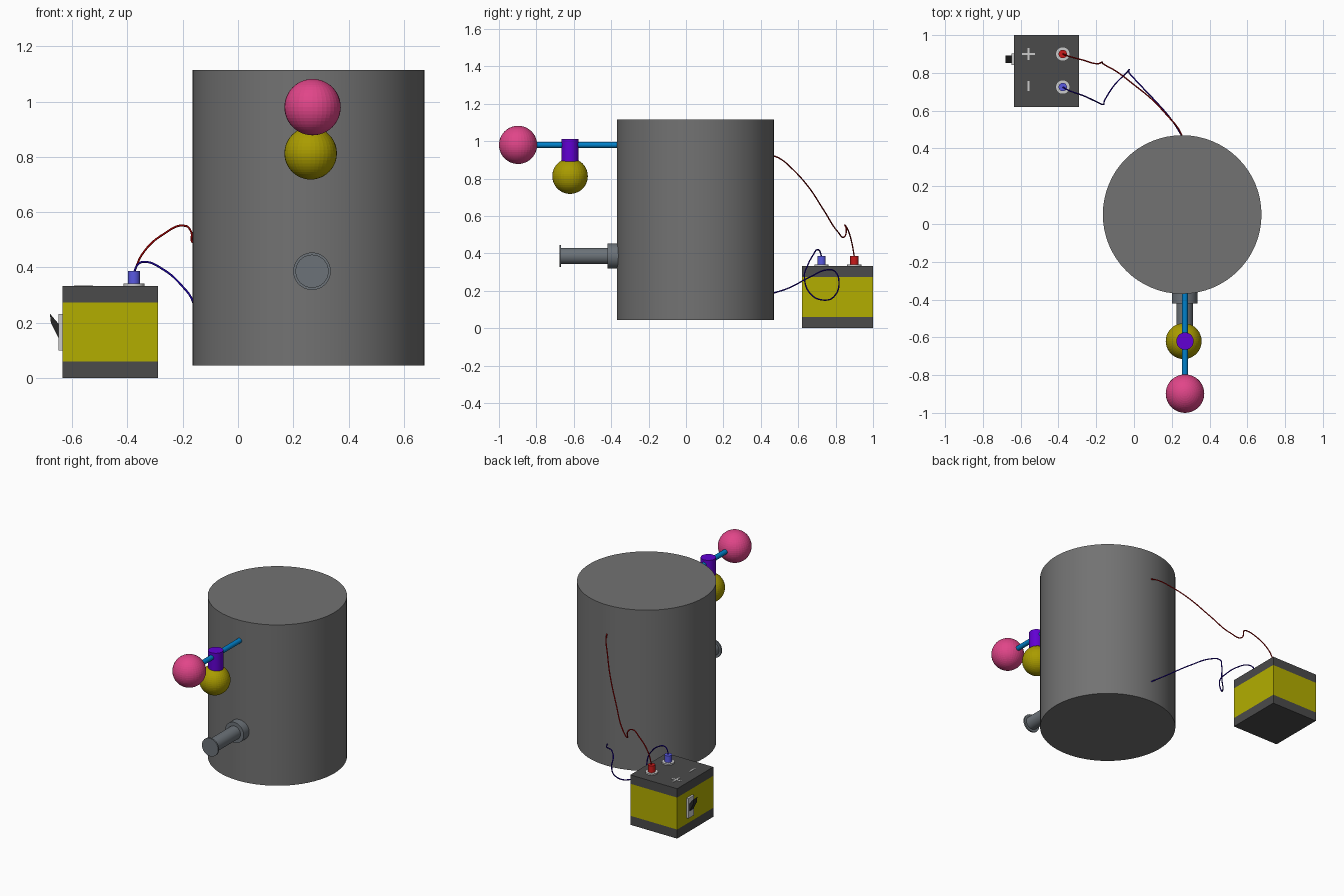
import bpy, bmesh, math
from mathutils import Vector

if "Cube" in bpy.data.objects:
    bpy.data.objects.remove(bpy.data.objects["Cube"])

def mat(name, r, g, b):
    m = bpy.data.materials.new(name)
    m.diffuse_color = (r, g, b, 1)
    m.use_nodes = True
    m.node_tree.nodes["Principled BSDF"].inputs["Base Color"].default_value = m.diffuse_color
    return m

GREY = mat("grey", 0.17, 0.17, 0.17)
PIPE = mat("pipe_grey", 0.15, 0.17, 0.19)
DARK = mat("dark_grey", 0.07, 0.07, 0.07)
LIGHT = mat("light_grey", 0.6, 0.6, 0.6)
BLACK = mat("black", 0.02, 0.02, 0.02)
YELLOW = mat("yellow", 0.45, 0.42, 0.0)
GOLD = mat("gold", 0.40, 0.33, 0.0)
PINK = mat("pink", 0.75, 0.06, 0.25)
CYAN = mat("rod_blue", 0.0, 0.22, 0.60)
PURPLE = mat("purple", 0.12, 0.0, 0.65)
RED = mat("red", 0.60, 0.01, 0.01)
BLUE = mat("blue", 0.10, 0.10, 0.75)
WIRE_RED = mat("wire_red", 0.35, 0.0, 0.0)
WIRE_BLUE = mat("wire_blue", 0.01, 0.0, 0.35)

def finish(name, material):
    ob = bpy.context.object
    ob.name = name
    ob.data.materials.append(material)
    return ob

def cyl(name, a, b, r, material, sides=32):
    """Cylinder running from point a to point b."""
    a, b = Vector(a), Vector(b)
    d = b - a
    bpy.ops.mesh.primitive_cylinder_add(vertices=sides, radius=r, depth=d.length,
        location=(a + b) / 2, rotation=d.to_track_quat('Z', 'Y').to_euler())
    bpy.ops.object.shade_smooth_by_angle(angle=math.radians(30))
    return finish(name, material)

def box(name, lo, hi, material):
    lo, hi = Vector(lo), Vector(hi)
    bpy.ops.mesh.primitive_cube_add(size=1, location=(lo + hi) / 2)
    bpy.context.object.scale = hi - lo
    return finish(name, material)

def ball(name, loc, r, material):
    bpy.ops.mesh.primitive_uv_sphere_add(segments=36, ring_count=24, radius=r, location=loc)
    return finish(name, material)

def wire(name, pts, material):
    cu = bpy.data.curves.new(name, 'CURVE')
    cu.dimensions = '3D'
    cu.bevel_depth = 0.0037
    cu.bevel_resolution = 2
    cu.use_fill_caps = True
    sp = cu.splines.new('BEZIER')
    sp.bezier_points.add(len(pts) - 1)
    for bp, p in zip(sp.bezier_points, pts):
        bp.co = p
        bp.handle_left_type = bp.handle_right_type = 'AUTO'
    cu.materials.append(material)
    bpy.context.collection.objects.link(bpy.data.objects.new(name, cu))

# Tank
cyl("tank", (0.255, 0.05, 0.045), (0.255, 0.05, 1.115), 0.42, GREY, 64)

# Float arm with ball and hanging weight
cyl("arm_rod", (0.27, -0.35, 0.98), (0.27, -0.88, 0.98), 0.016, CYAN)
ball("arm_ball", (0.27, -0.898, 0.98), 0.102, PINK)
cyl("weight_sleeve", (0.27, -0.62, 0.89), (0.27, -0.62, 1.012), 0.046, PURPLE)
ball("weight_ball", (0.263, -0.62, 0.813), 0.095, GOLD)

# Outlet pipe
X, Z = 0.268, 0.386
cyl("pipe_collar", (X, -0.34, Z), (X, -0.42, Z), 0.068, PIPE)
cyl("pipe", (X, -0.41, Z), (X, -0.67, Z), 0.044, PIPE)
cyl("pipe_end_cap", (X, -0.667, Z), (X, -0.677, Z), 0.06, PIPE)

# Battery case in three bands
for name, z0, z1, m in (("battery_base", 0, 0.06, DARK),
                        ("battery_body", 0.06, 0.273, YELLOW),
                        ("battery_lid", 0.273, 0.332, DARK)):
    box(name, (-0.635, 0.62, z0), (-0.29, 1.0, z1), m)

# Terminals with washers
for name, y, m in (("positive", 0.90, RED), ("negative", 0.725, BLUE)):
    cyl(name + "_washer", (-0.377, y, 0.33), (-0.377, y, 0.341), 0.038, LIGHT)
    cyl(name + "_terminal", (-0.377, y, 0.34), (-0.377, y, 0.386), 0.022, m)

# Polarity bars on the lid
box("polarity_bar_a", (-0.593, 0.895, 0.331), (-0.525, 0.905, 0.334), LIGHT)
box("polarity_bar_b", (-0.564, 0.867, 0.331), (-0.554, 0.933, 0.3345), LIGHT)
box("polarity_bar_c", (-0.564, 0.705, 0.331), (-0.554, 0.758, 0.334), LIGHT)

# Rocker switch
box("switch_plate", (-0.649, 0.842, 0.10), (-0.634, 0.902, 0.232), LIGHT)
profile = [(-0.645, 0.19), (-0.681, 0.233), (-0.677, 0.198), (-0.645, 0.135)]
bm = bmesh.new()
face = bm.faces.new([bm.verts.new((x, 0.853, z)) for x, z in profile])
ext = bmesh.ops.extrude_face_region(bm, geom=[face])
bmesh.ops.translate(bm, vec=(0, 0.038, 0),
    verts=[v for v in ext["geom"] if isinstance(v, bmesh.types.BMVert)])
bmesh.ops.recalc_face_normals(bm, faces=bm.faces)
me = bpy.data.meshes.new("switch_rocker")
bm.to_mesh(me)
bm.free()
me.materials.append(BLACK)
bpy.context.collection.objects.link(bpy.data.objects.new("switch_rocker", me))

# Wires from the terminals to the back of the tank
wire("red_wire", [(-0.377, 0.90, 0.38), (-0.345, 0.888, 0.45), (-0.27, 0.868, 0.52),
    (-0.19, 0.849, 0.55), (-0.17, 0.857, 0.53), (-0.163, 0.848, 0.49), (-0.10, 0.812, 0.515),
    (0, 0.737, 0.63), (0.10, 0.655, 0.755), (0.18, 0.57, 0.85), (0.235, 0.505, 0.905),
    (0.258, 0.46, 0.925)], WIRE_RED)
wire("blue_wire", [(-0.377, 0.725, 0.38), (-0.363, 0.716, 0.41), (-0.34, 0.705, 0.42),
    (-0.27, 0.68, 0.392), (-0.20, 0.648, 0.33), (-0.165, 0.633, 0.28), (-0.153, 0.66, 0.19),
    (-0.10, 0.74, 0.15), (-0.04, 0.80, 0.18), (-0.025, 0.818, 0.245), (-0.025, 0.80, 0.30),
    (0.01, 0.76, 0.312), (0.10, 0.665, 0.275), (0.20, 0.55, 0.215), (0.257, 0.46, 0.185)],
    WIRE_BLUE)
